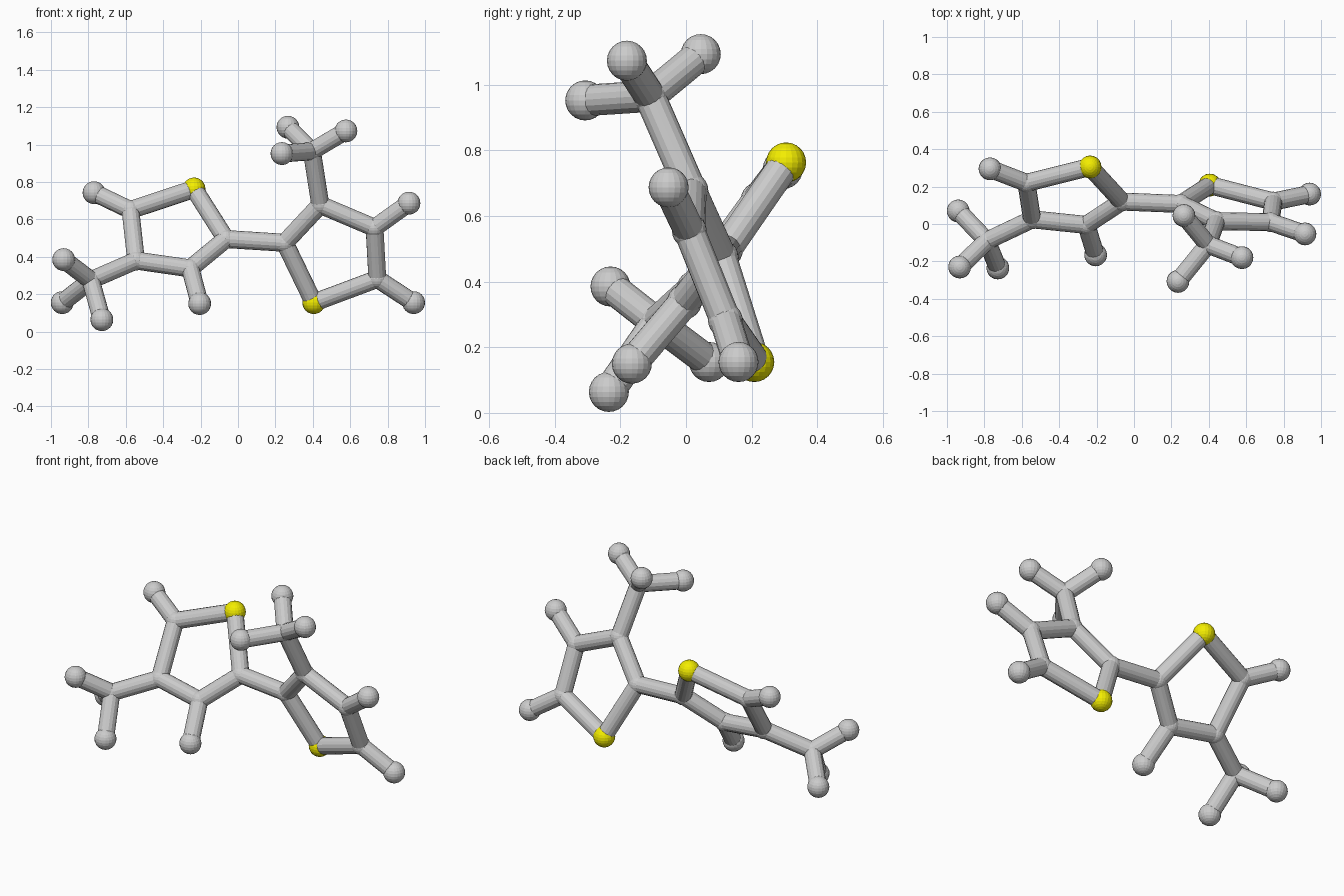
import bpy
import bmesh
from mathutils import Vector, Matrix

if "Cube" in bpy.data.objects:
    bpy.data.objects.remove(bpy.data.objects["Cube"])

BALL_R, JOINT_R, ROD_R = 0.061, 0.053, 0.048

# Ball positions: joints (j), yellow balls (s), end balls (e)
points = {
    # left ring
    "sL": (-0.235, 0.305, 0.763), "jL2": (-0.065, 0.12, 0.495),
    "jL3": (-0.255, -0.005, 0.338), "jL4": (-0.545, 0.025, 0.38),
    "jL5": (-0.575, 0.22, 0.65), "eL5": (-0.77, 0.295, 0.743),
    "eL3": (-0.205, -0.165, 0.15),
    # left tripod
    "jLm": (-0.787, -0.09, 0.275), "eLa": (-0.932, -0.23, 0.385),
    "eLb": (-0.728, -0.235, 0.064), "eLc": (-0.94, 0.07, 0.155),
    # right ring
    "sR": (0.405, 0.208, 0.155), "jR2": (0.25, 0.107, 0.475),
    "jR3": (0.44, 0.015, 0.678), "jR4": (0.73, 0.01, 0.555),
    "jR5": (0.745, 0.12, 0.282), "eR4": (0.914, -0.053, 0.687),
    "eR5": (0.939, 0.16, 0.155),
    # right tripod
    "jRm": (0.395, -0.11, 0.965), "eRa": (0.267, 0.045, 1.093),
    "eRb": (0.577, -0.18, 1.073), "eRc": (0.235, -0.307, 0.952),
}

yellow = bpy.data.materials.new("yellow")
yellow.diffuse_color = (0.9, 0.85, 0.0, 1)
yellow.use_nodes = True
yellow.node_tree.nodes["Principled BSDF"].inputs["Base Color"].default_value = yellow.diffuse_color


def finish(name, bm, mat=None):
    mesh = bpy.data.meshes.new(name)
    bm.to_mesh(mesh)
    bm.free()
    ob = bpy.data.objects.new(name, mesh)
    bpy.context.collection.objects.link(ob)
    if mat:
        mesh.materials.append(mat)
    return ob


def ball(name, pos, radius, mat=None):
    bm = bmesh.new()
    bmesh.ops.create_uvsphere(bm, u_segments=20, v_segments=12, radius=radius,
                              matrix=Matrix.Translation(pos))
    finish(name, bm, mat)


def rod(name, a, b, radius):
    a, b = Vector(a), Vector(b)
    d = b - a
    m = Matrix.Translation((a + b) / 2) @ d.to_track_quat('Z', 'Y').to_matrix().to_4x4()
    bm = bmesh.new()
    bmesh.ops.create_cone(bm, cap_ends=True, segments=16, radius1=radius,
                          radius2=radius, depth=d.length, matrix=m)
    finish(name, bm)


# Balls
for key, pos in points.items():
    side = "left" if "L" in key else "right"
    if key[0] == "s":
        ball(side + "_yellow_ball", pos, BALL_R, yellow)
    elif key[0] == "e":
        ball(side + "_end_ball", pos, BALL_R)
    else:
        ball(side + "_joint", pos, JOINT_R)

# Rods shared by both halves: ring, stem, tripod, end stubs
pairs = ["s j2", "j2 j3", "j3 j4", "j4 j5", "j5 s", "j5 e5",
         "jm ea", "jm eb", "jm ec"]
extras = {"L": ["j4 jm", "j3 e3"], "R": ["j3 jm", "j4 e4"]}
for side, label in (("L", "left"), ("R", "right")):
    for pair in pairs + extras[side]:
        a, b = (k[0] + side + k[1:] for k in pair.split())
        rod(label + "_rod", points[a], points[b], ROD_R)

# Rod linking the two rings
rod("link_rod", points["jL2"], points["jR2"], ROD_R)
